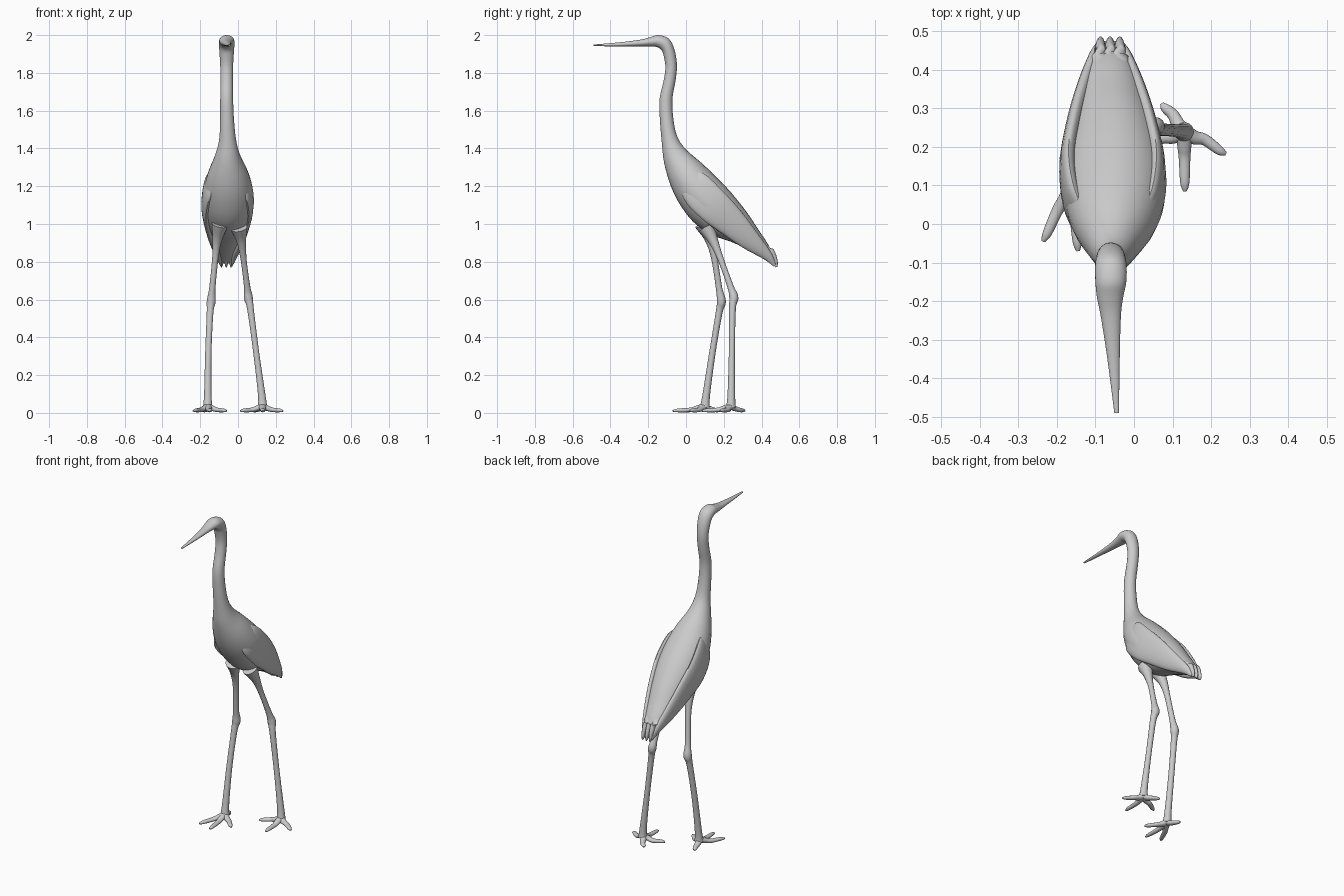
import bpy, bmesh
from math import sin, cos, pi
from mathutils import Vector

cube = bpy.data.objects.get("Cube")
if cube:
    bpy.data.objects.remove(cube, do_unlink=True)

grey = bpy.data.materials.new("plain grey")
grey.use_nodes = True
colour = (0.6, 0.6, 0.6, 1)
grey.diffuse_color = colour
grey.node_tree.nodes["Principled BSDF"].inputs["Base Color"].default_value = colour


def smooth_path(rows, steps):
    """Catmull-Rom interpolation through rows of numbers."""
    rows = [Vector(r) for r in rows]
    out = []
    for i in range(len(rows) - 1):
        b, c = rows[i], rows[i + 1]
        a = rows[i - 1] if i else b
        d = rows[i + 2] if i + 2 < len(rows) else c
        for k in range(steps):
            t = k / steps
            out.append(b + (c - a) * (t / 2) + (a * 2 - b * 5 + c * 4 - d) * (t * t / 2)
                       + (b * 3 - a - c * 3 + d) * (t ** 3 / 2))
    return out + [rows[-1]]


def loft(name, rings, sides):
    """Skin a series of ellipses, each given as centre and two half axes."""
    bm = bmesh.new()
    loops = []
    for centre, u, v in rings:
        angles = [2 * pi * k / sides for k in range(sides)]
        loops.append([bm.verts.new(centre + u * cos(a) + v * sin(a)) for a in angles])
    for lower, upper in zip(loops, loops[1:]):
        for k in range(sides):
            n = (k + 1) % sides
            bm.faces.new((lower[k], lower[n], upper[n], upper[k]))
    bm.faces.new(loops[0])
    bm.faces.new(loops[-1])
    bmesh.ops.recalc_face_normals(bm, faces=bm.faces)
    mesh = bpy.data.meshes.new(name)
    bm.to_mesh(mesh)
    bm.free()
    mesh.materials.append(grey)
    obj = bpy.data.objects.new(name, mesh)
    bpy.context.collection.objects.link(obj)
    bpy.ops.object.select_all(action="DESELECT")
    obj.select_set(True)
    bpy.context.view_layer.objects.active = obj
    bpy.ops.object.shade_smooth_by_angle(angle=pi / 3)
    return obj


def profile_loft(name, rows, sides=28, steps=5):
    """Rows hold upper y, upper z, lower y, lower z, centre x, half width."""
    rings = []
    for yt, zt, yb, zb, x, w in smooth_path(rows, steps):
        top, low = Vector((x, yt, zt)), Vector((x, yb, zb))
        rings.append(((top + low) / 2, Vector((max(w, .002), 0, 0)), (top - low) / 2))
    return loft(name, rings, sides)


def tube(name, rows, sides=14, steps=6, flat=1):
    """Rows hold x, y, z, radius; flat squashes the section."""
    pts = smooth_path(rows, steps)
    centres = [Vector(p[:3]) for p in pts]
    rings = []
    for i, c in enumerate(centres):
        along = centres[min(i + 1, len(pts) - 1)] - centres[max(i - 1, 0)]
        side = Vector((1, 0, 0)) if abs(along.z) > along.length * .8 else Vector((0, 0, 1))
        u = along.cross(side).normalized()
        v = along.cross(u).normalized()
        rings.append((c, u * pts[i][3], v * pts[i][3] * flat))
    return loft(name, rings, sides)


# Bill, head, neck and trunk in one continuous skin
profile_loft("body", [
    (-.49, 1.95, -.49, 1.942, -.045, .006),
    (-.35, 1.962, -.35, 1.94, -.053, .016),
    (-.24, 1.976, -.24, 1.941, -.06, .026),
    (-.19, 1.989, -.19, 1.94, -.062, .034),
    (-.145, 2, -.155, 1.937, -.06, .04),
    (-.09, 1.98, -.13, 1.92, -.06, .041),
    (-.06, 1.92, -.118, 1.89, -.06, .038),
    (-.048, 1.84, -.109, 1.83, -.06, .034),
    (-.055, 1.76, -.118, 1.76, -.06, .033),
    (-.072, 1.66, -.14, 1.66, -.06, .034),
    (-.066, 1.55, -.138, 1.55, -.058, .037),
    (-.045, 1.46, -.128, 1.43, -.055, .045),
    (0, 1.395, -.115, 1.32, -.055, .068),
    (.08, 1.325, -.08, 1.2, -.052, .108),
    (.16, 1.25, -.03, 1.1, -.05, .13),
    (.24, 1.165, .04, 1.01, -.05, .132),
    (.32, 1.065, .13, .945, -.053, .114),
    (.38, .975, .24, .905, -.058, .09),
    (.43, .9, .35, .855, -.062, .065),
    (.465, .83, .43, .81, -.062, .045),
    (.475, .8, .46, .79, -.062, .03)])

# Folded wings lying against the flanks
for side, label in ((1, "left"), (-1, "right")):
    wing = [(0, 1.28, -.03, 1.24, .06, .008),
            (.09, 1.27, -.01, 1.13, .1, .022),
            (.19, 1.18, .08, 1.03, .114, .024),
            (.29, 1.07, .19, .95, .097, .024),
            (.38, .95, .3, .875, .07, .022),
            (.45, .85, .41, .815, .042, .016),
            (.475, .79, .465, .775, .03, .004)]
    profile_loft(label + "_wing",
                 [r[:4] + (-.052 - r[0] * .02 + side * r[4], r[5]) for r in wing], 20)

# Tail feathers fanned at the end of the back
for i in range(-1, 2):
    x = -.062 + i * .025
    tube("tail_feather_%d" % (i + 2),
         [(-.062 + i * .02, .38, .93, .022), (x, .44, .855, .026),
          (x, .468, .8, .018), (x, .48, .772, .005)], flat=.6)

# Legs: hip, knee and ankle, then the toe tips of each foot
legs = {
    "left": ([(.005, .11, .98, .045), (.018, .145, .91, .026), (.03, .185, .81, .016),
              (.048, .235, .67, .017), (.055, .253, .61, .024), (.066, .246, .55, .018),
              (.095, .243, .33, .016), (.125, .24, .1, .02), (.13, .238, .03, .026)],
             [(.132, .085), (.238, .182), (.012, .19), (.072, .312)]),
    "right": ([(-.095, .09, 1, .045), (-.11, .125, .92, .026), (-.12, .15, .82, .017),
               (-.136, .175, .66, .017), (-.142, .187, .59, .024), (-.148, .175, .53, .018),
               (-.157, .14, .32, .017), (-.16, .108, .1, .02), (-.16, .1, .03, .026)],
              [(-.145, -.07), (-.236, -.045), (-.06, .02), (-.185, .185)]),
}
for label, (leg, tips) in legs.items():
    tube(label + "_leg", leg)
    ankle = Vector(leg[-1][:2])
    for i, tip in enumerate(tips):
        tip = Vector(tip)
        mid = ankle.lerp(tip, .5) + Vector((0, .008))
        tube("%s_toe_%d" % (label, i + 1),
             [(*ankle, .035, .022), (*ankle.lerp(tip, .25), .024, .018),
              (*mid, .016, .015), (*ankle.lerp(tip, .85), .013, .012), (*tip, .01, .005)],
             sides=12, flat=.8)
